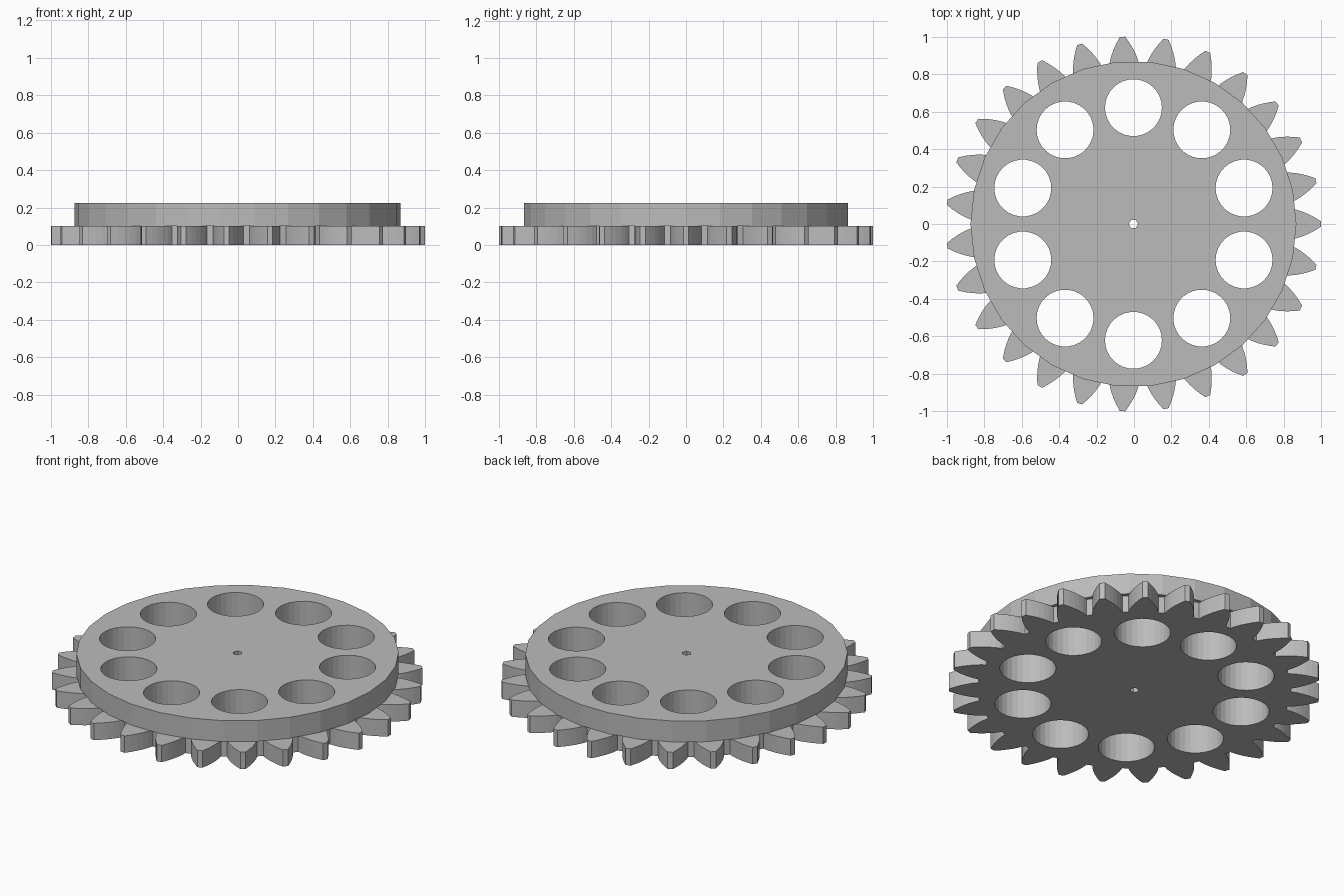
import bpy
from math import pi, cos, sin, tan, acos, radians

if "Cube" in bpy.data.objects:
    bpy.data.objects.remove(bpy.data.objects["Cube"])

CENTRE_X = -0.003
TEETH = 27
OUTER = 1.001
MODULE = 2 * OUTER / (TEETH + 2)
PITCH = MODULE * TEETH / 2
ROOT = PITCH - 1.25 * MODULE
PRESSURE = radians(28)
BASE = PITCH * cos(PRESSURE)

grey = bpy.data.materials.new("plain_grey")
grey.use_nodes = True
colour = (0.5, 0.5, 0.5, 1)
grey.diffuse_color = colour
grey.node_tree.nodes["Principled BSDF"].inputs["Base Color"].default_value = colour


def polar(r, a):
    return (r * cos(a), r * sin(a))


def circle(r, sides, cx=0, cy=0):
    return [(cx + r * cos(2 * pi * i / sides), cy + r * sin(2 * pi * i / sides))
            for i in range(sides)]


def half_angle(r):
    """Half the angular width of an involute tooth at radius r."""
    def inv(a):
        return tan(a) - a
    return pi / (2 * TEETH) + inv(PRESSURE) - inv(acos(min(1, BASE / r)))


def gear_outline(steps=5):
    radii = [ROOT + (OUTER - ROOT) * i / steps for i in range(steps + 1)]
    points = []
    for t in range(TEETH):
        a = 2 * pi * t / TEETH
        points += [polar(r, a - half_angle(r)) for r in radii]
        points += [polar(r, a + half_angle(r)) for r in reversed(radii)]
    return points


def plate(name, loops, z0, z1):
    """Extrude an outline with holes between two heights."""
    curve = bpy.data.curves.new(name, "CURVE")
    curve.dimensions = "2D"
    curve.fill_mode = "BOTH"
    curve.extrude = (z1 - z0) / 2
    for loop in loops:
        spline = curve.splines.new("POLY")
        spline.points.add(len(loop) - 1)
        for p, (x, y) in zip(spline.points, loop):
            p.co = (x, y, 0, 1)
        spline.use_cyclic_u = True
        spline.use_smooth = False
    obj = bpy.data.objects.new(name, curve)
    obj.location = (CENTRE_X, 0, (z0 + z1) / 2)
    bpy.context.collection.objects.link(obj)
    bpy.ops.object.select_all(action="DESELECT")
    obj.select_set(True)
    bpy.context.view_layer.objects.active = obj
    bpy.ops.object.convert(target="MESH")
    obj = bpy.context.object
    obj.data.materials.clear()
    obj.data.materials.append(grey)
    bpy.ops.object.shade_flat()


# Axle hole and ring of ten lightening holes, shared by both plates
holes = [circle(0.025, 6)]
for i in range(10):
    cx, cy = polar(0.621, pi / 2 + 2 * pi * i / 10)
    holes.append(circle(0.152, 30, cx, cy))

# Toothed lower gear and round upper disc
plate("toothed_gear", [gear_outline()] + holes, 0, 0.1)
plate("upper_disc", [circle(0.87, 30)] + holes, 0.1, 0.225)
